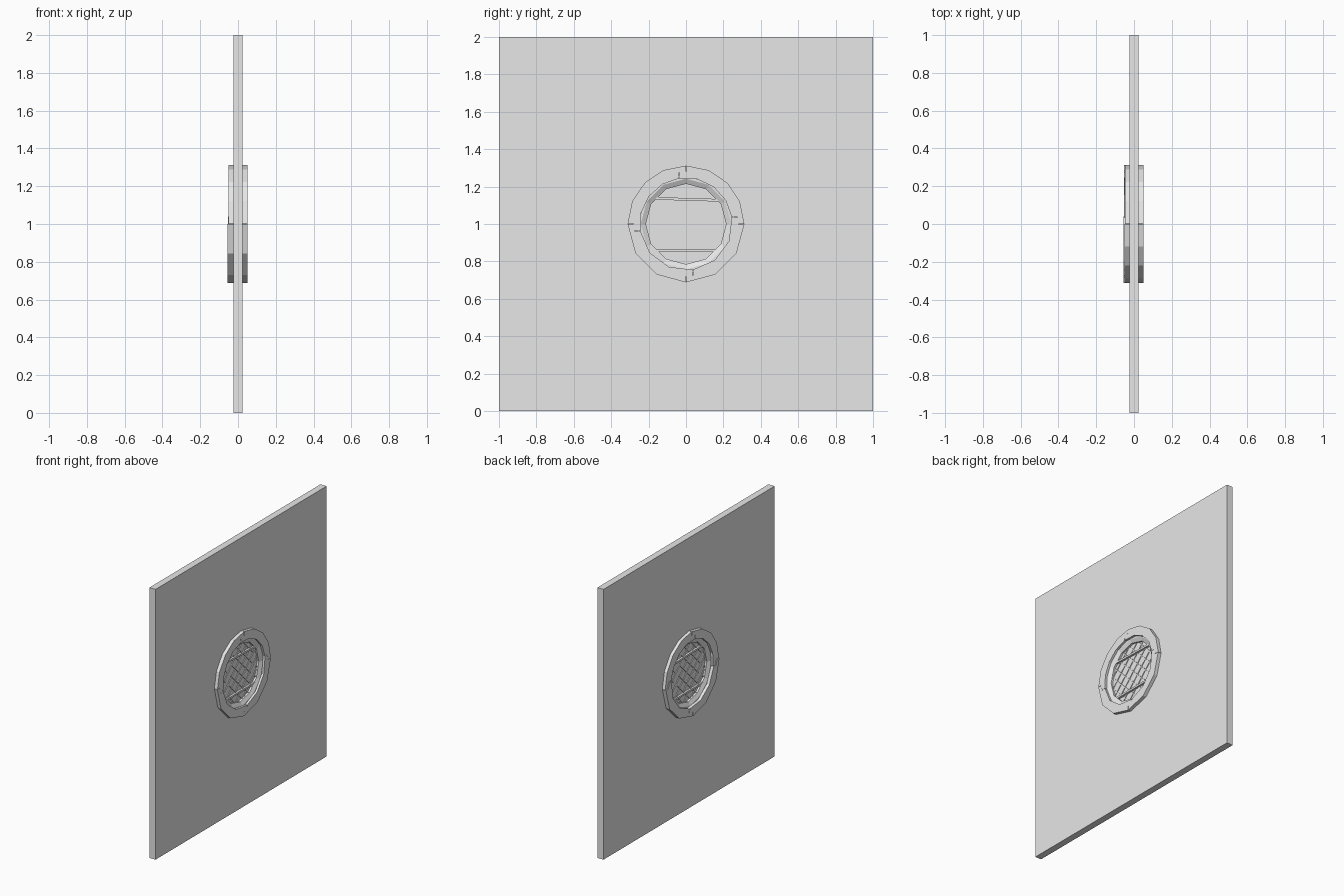
import bpy, bmesh, math
from mathutils import Matrix

cube = bpy.data.objects.get("Cube")
if cube:
    bpy.data.objects.remove(cube, do_unlink=True)

grey = bpy.data.materials.new("plain grey")
grey.use_nodes = True
grey.diffuse_color = (0.8, 0.8, 0.8, 1)
grey.node_tree.nodes["Principled BSDF"].inputs["Base Color"].default_value = (0.8, 0.8, 0.8, 1)

CENTRE = 1.0      # height of the window centre
OPENING = 0.215   # radius of the clear opening


def finish(name, bm):
    bmesh.ops.recalc_face_normals(bm, faces=bm.faces)
    mesh = bpy.data.meshes.new(name)
    bm.to_mesh(mesh)
    bm.free()
    mesh.materials.append(grey)
    obj = bpy.data.objects.new(name, mesh)
    bpy.context.collection.objects.link(obj)
    return obj


def polar(r, a):
    return r * math.cos(a), CENTRE + r * math.sin(a)


def prism(name, outline, x0, x1):
    """Extrude a (y, z) outline from x0 to x1."""
    bm = bmesh.new()
    face = bm.faces.new([bm.verts.new((x0, y, z)) for y, z in outline])
    out = bmesh.ops.extrude_face_region(bm, geom=[face])
    for v in out["geom"]:
        if isinstance(v, bmesh.types.BMVert):
            v.co.x = x1
    return finish(name, bm)


def circle(r, n):
    return [polar(r, 2 * math.pi * i / n) for i in range(n)]


def add_bar(bm, offset, angle, width, depth):
    """A bar across the opening, offset from its centre and turned by angle."""
    length = 2 * math.sqrt((OPENING + 0.01) ** 2 - offset ** 2)
    m = (Matrix.Translation((0, 0, CENTRE)) @ Matrix.Rotation(angle, 4, "X")
         @ Matrix.Translation((0, 0, offset))
         @ Matrix.Diagonal((depth, length, width, 1)))
    bmesh.ops.create_cube(bm, size=1, matrix=m)


# Wall panel with a round opening
bm = bmesh.new()
bmesh.ops.create_cube(bm, size=1, matrix=Matrix.Translation((0, 0, 1)) @ Matrix.Diagonal((0.05, 2, 2, 1)))
wall = finish("wall_panel", bm)
cutter = prism("opening_cutter", circle(0.235, 12), -0.1, 0.1)
cutter.hide_render = True
cut = wall.modifiers.new("opening", "BOOLEAN")
cut.operation = "DIFFERENCE"
cut.object = cutter
bpy.context.view_layer.objects.active = wall
bpy.ops.object.modifier_apply(modifier=cut.name)
bpy.data.objects.remove(cutter, do_unlink=True)

# Outer frame: four stone quarters that meet in stepped joints
for q, (steps, back) in enumerate([(4, -0.048), (4, -0.051), (3, -0.056), (3, -0.054)]):
    start, gap, shift = q * math.pi / 2, 0.008, 0.15
    span = math.pi / 2 - gap
    arc = [start + span * i / steps for i in range(steps + 1)]
    outline = [polar(0.312, a) for a in arc]
    outline += [polar(0.282, arc[-1]), polar(0.276, arc[-1] + shift)]
    outline += [polar(0.247, a + shift) for a in reversed(arc)]
    outline += [polar(0.276, start + shift), polar(0.282, start)]
    prism("outer_frame_quarter_%d" % (q + 1), outline, back, 0.05)

# Inner frame: faceted ring with a sloping reveal on both sides
bm = bmesh.new()
n = 12
profile = [(0.255, 0.034), (0.242, 0.034), (OPENING, 0.02),
           (OPENING, -0.02), (0.242, -0.034), (0.255, -0.034)]
loops = []
for i in range(n):
    loop = []
    for r, x in profile:
        y, z = polar(r, 2 * math.pi * i / n)
        loop.append(bm.verts.new((x, y, z)))
    loops.append(loop)
for i in range(n):
    a, b = loops[i], loops[(i + 1) % n]
    for j in range(len(profile)):
        k = (j + 1) % len(profile)
        bm.faces.new((a[j], a[k], b[k], b[j]))
finish("inner_frame", bm)

# Window pane
prism("window_pane", circle(0.225, n), -0.006, 0.006)

# Diagonal lattice
bm = bmesh.new()
for angle in (math.pi / 4, -math.pi / 4):
    for i in range(-3, 4):
        add_bar(bm, i * 0.06, angle, 0.008, 0.022)
finish("diagonal_lattice", bm)

# Two horizontal cross bars
bm = bmesh.new()
add_bar(bm, 0.132, -0.03, 0.014, 0.044)
add_bar(bm, -0.14, 0.0, 0.014, 0.044)
finish("cross_bars", bm)
